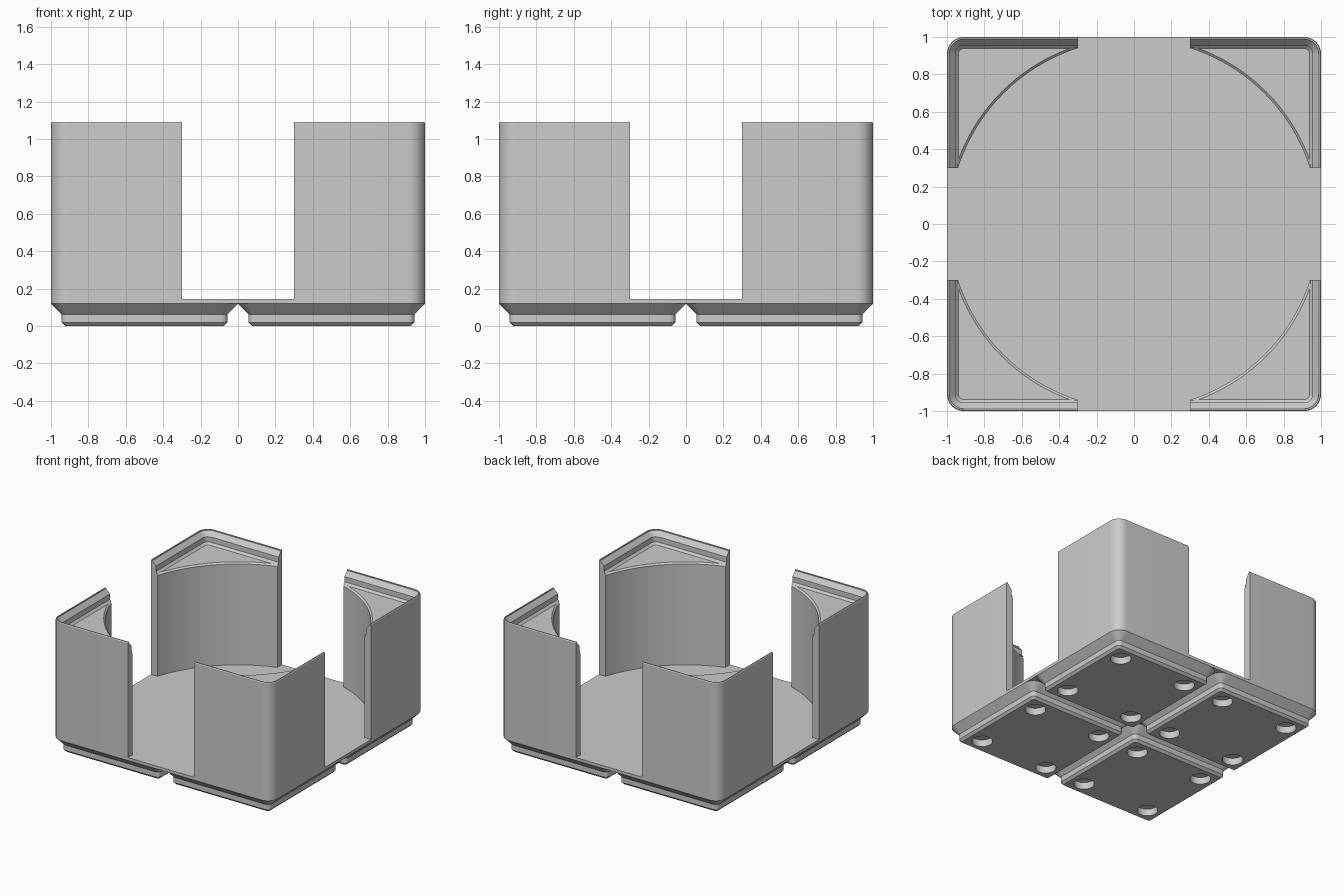
import bpy, bmesh
from math import pi, cos, sin, radians

old = bpy.data.objects.get("Cube")
if old:
    bpy.data.objects.remove(old, do_unlink=True)

grey = bpy.data.materials.new("plain grey")
grey.use_nodes = True
GREY = (0.6, 0.6, 0.6, 1)
grey.diffuse_color = GREY
grey.node_tree.nodes["Principled BSDF"].inputs["Base Color"].default_value = GREY


def rounded_square(half, radius, steps=8):
    """Outline of a square with rounded corners."""
    pts = []
    for q in range(4):
        mid = pi / 4 + q * pi / 2
        cx = (half - radius) * (1 if cos(mid) > 0 else -1)
        cy = (half - radius) * (1 if sin(mid) > 0 else -1)
        for i in range(steps + 1):
            a = q * pi / 2 + i / steps * pi / 2
            pts.append((cx + radius * cos(a), cy + radius * sin(a)))
    return pts


def circle(radius, steps):
    return [(radius * cos(i * 2 * pi / steps), radius * sin(i * 2 * pi / steps))
            for i in range(steps)]


def loft(name, layers, centre=(0, 0)):
    """Closed solid through a stack of (outline, z) layers."""
    bm = bmesh.new()
    rings = [[bm.verts.new((x + centre[0], y + centre[1], z)) for x, y in outline]
             for outline, z in layers]
    n = len(rings[0])
    for low, high in zip(rings, rings[1:]):
        for i in range(n):
            j = (i + 1) % n
            bm.faces.new((low[i], low[j], high[j], high[i]))
    bm.faces.new(rings[0][::-1])
    bm.faces.new(rings[-1])
    mesh = bpy.data.meshes.new(name)
    bm.to_mesh(mesh)
    bm.free()
    mesh.materials.append(grey)
    ob = bpy.data.objects.new(name, mesh)
    bpy.context.collection.objects.link(ob)
    return ob


def box(name, hx, hy, z0, z1):
    outline = [(-hx, -hy), (hx, -hy), (hx, hy), (-hx, hy)]
    return loft(name, [(outline, z0), (outline, z1)])


def select(ob):
    bpy.ops.object.select_all(action='DESELECT')
    ob.select_set(True)
    bpy.context.view_layer.objects.active = ob


def cut(ob, cutters):
    select(ob)
    for c in cutters:
        c.hide_render = True
        mod = ob.modifiers.new("cut", 'BOOLEAN')
        mod.operation = 'DIFFERENCE'
        mod.solver = 'EXACT'
        mod.object = c
        bpy.ops.object.modifier_apply(modifier=mod.name)
        bpy.data.objects.remove(c, do_unlink=True)


def smooth(ob):
    select(ob)
    bpy.ops.object.shade_smooth_by_angle(angle=radians(25))


FLOOR, FOOT_TOP, TOP, CORNER = 0.144, 0.12, 1.09, 0.09
LEDGE = 0.985

# Floor plate
edge = rounded_square(1, CORNER)
floor = loft("floor_plate", [(edge, FOOT_TOP), (edge, FLOOR)])
smooth(floor)

# Corner walls: a block cut by a stepped rim, a round well and two slots
walls = loft("corner_walls", [(edge, FLOOR), (edge, TOP - 0.006),
                              (rounded_square(0.996, CORNER - 0.004), TOP)])
rim_profile = [(0.062, LEDGE), (0.045, LEDGE + 0.017), (0.045, LEDGE + 0.06),
               (0.012, TOP - 0.007), (0.012, TOP + 0.1)]
rim = loft("rim_cutter", [(rounded_square(1 - inset, CORNER - inset), z)
                          for inset, z in rim_profile])
well = loft("well_cutter", [(circle(r, 128), z) for r, z in
                            ((0.987, 0), (0.987, LEDGE - 0.012),
                             (1.0, LEDGE), (1.0, LEDGE + 0.002))])
cut(walls, [rim, well,
            box("slot_cutter", 0.3, 1.2, 0, 1.3),
            box("slot_cutter", 1.2, 0.3, 0, 1.3)])
smooth(walls)

# Four stepped feet with round recesses underneath
foot_profile = [(0.076, 0), (0.057, 0.019), (0.057, 0.062), (0, FOOT_TOP)]
for side, sx in (("left", 1), ("right", -1)):
    for end, sy in (("back", 1), ("front", -1)):
        cx, cy = 0.5 * sx, 0.5 * sy
        foot = loft(f"{end}_{side}_foot",
                    [(rounded_square(0.5 - inset, CORNER - inset), z)
                     for inset, z in foot_profile], (cx, cy))
        hole = circle(0.078, 32)
        cut(foot, [loft("recess_cutter", [(hole, -0.1), (hole, 0.057)],
                        (cx + 0.311 * i, cy + 0.311 * j))
                   for i in (-1, 1) for j in (-1, 1)])
        smooth(foot)
